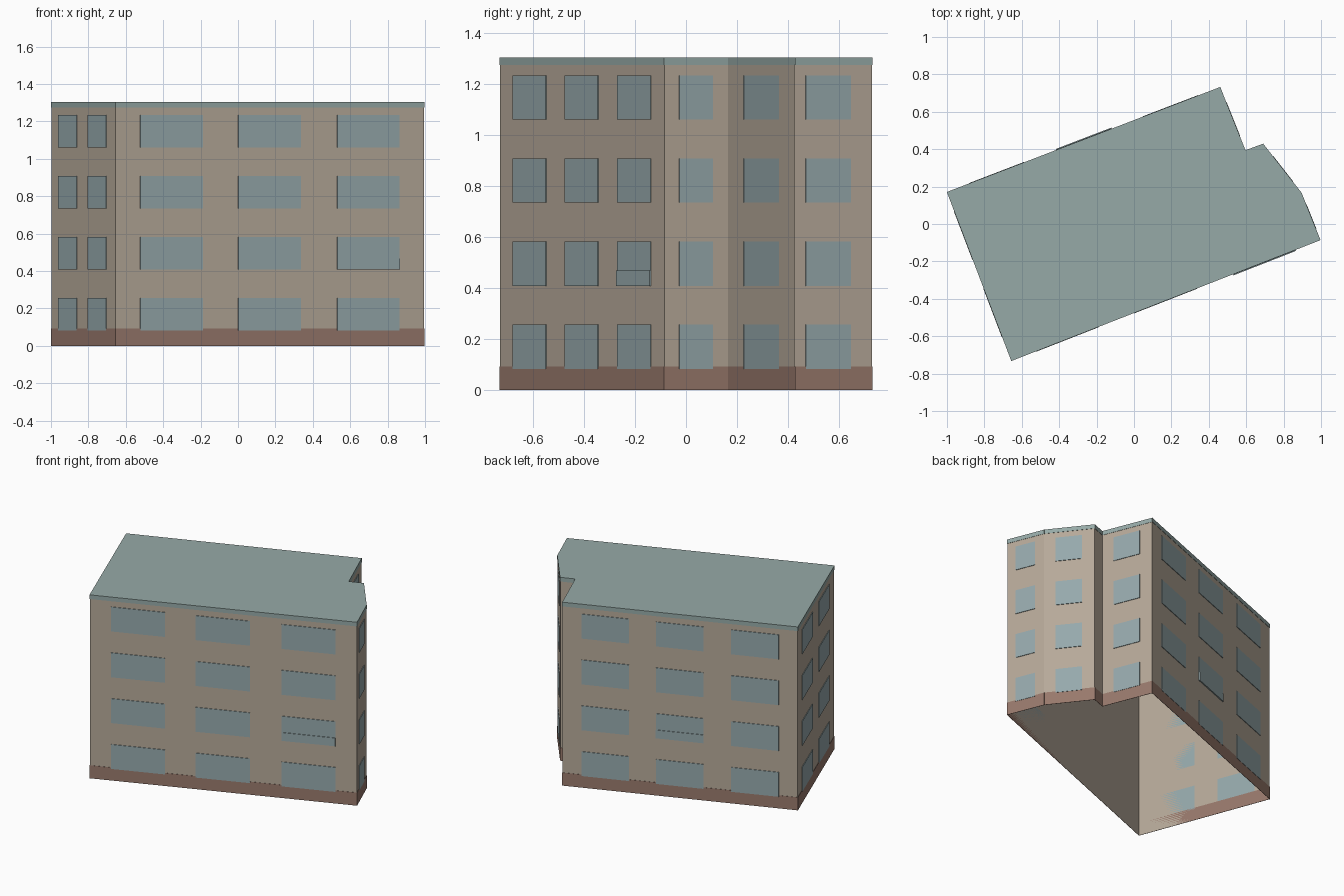
import bpy
import bmesh
from mathutils import Vector

cube = bpy.data.objects.get("Cube")
if cube:
    bpy.data.objects.remove(cube, do_unlink=True)

HEIGHT = 1.305
SKIN = 0.002


def material(name, rgb):
    """Flat colour given as sRGB bytes, stored as linear."""
    linear = [((c / 255 + 0.055) / 1.055) ** 2.4 for c in rgb] + [1.0]
    mat = bpy.data.materials.new(name)
    mat.use_nodes = True
    mat.diffuse_color = linear
    bsdf = mat.node_tree.nodes["Principled BSDF"]
    bsdf.inputs["Base Color"].default_value = linear
    bsdf.inputs["Roughness"].default_value = 0.9
    return mat


WALL = material("tan wall", (182, 169, 153))
GLASS = material("blue grey glass", (150, 169, 172))
ROOF = material("grey green roof", (150, 170, 167))
BASE = material("brown base", (152, 121, 108))

# Footprint, counter-clockwise from the front left-hand corner
footprint = [Vector(p) for p in (
    (-0.655, -0.73), (0.995, -0.085), (0.895, 0.165), (0.69, 0.427),
    (0.595, 0.392), (0.46, 0.73), (-0.998, 0.17))]
walls = list(zip(footprint, footprint[1:] + footprint[:1]))


def finish(name, bm, *mats):
    mesh = bpy.data.meshes.new(name)
    bm.to_mesh(mesh)
    bm.free()
    for mat in mats:
        mesh.materials.append(mat)
    obj = bpy.data.objects.new(name, mesh)
    bpy.context.collection.objects.link(obj)
    return obj


def panel(bm, wall, t0, t1, z0, z1, depth, extend=0.0):
    """Thin box on a wall, between two fractions of its length."""
    a, b = wall
    along = (b - a).normalized()
    out = Vector((along.y, -along.x)) * depth
    p = a.lerp(b, t0) - along * extend
    q = a.lerp(b, t1) + along * extend
    ring = [p, q, q + out, p + out]
    low = [bm.verts.new((v.x, v.y, z0)) for v in ring]
    high = [bm.verts.new((v.x, v.y, z1)) for v in ring]
    bm.faces.new(low)
    bm.faces.new(high)
    for i in range(4):
        j = (i + 1) % 4
        bm.faces.new((low[i], low[j], high[j], high[i]))
    bmesh.ops.recalc_face_normals(bm, faces=bm.faces)


# Outer shell, open underneath, with the flat roof as its top face
bm = bmesh.new()
low = [bm.verts.new((p.x, p.y, 0)) for p in footprint]
high = [bm.verts.new((p.x, p.y, HEIGHT)) for p in footprint]
bm.faces.new(high).material_index = 1
for i in range(len(low)):
    j = (i + 1) % len(low)
    bm.faces.new((low[i], low[j], high[j], high[i]))
finish("walls_and_roof", bm, WALL, ROOF)

# Brown base band and roof edge band
for name, z0, z1, mat in (("base_band", 0, 0.092, BASE),
                          ("roof_edge", HEIGHT - 0.03, HEIGHT, ROOF)):
    bm = bmesh.new()
    for wall in walls:
        panel(bm, wall, 0, 1, z0, z1, SKIN, SKIN)
    finish(name, bm, mat)

# Windows: column spans for each wall, repeated on four storeys
wide = [(0.08, 0.282), (0.397, 0.6), (0.718, 0.92)]
single = [(0.23, 0.755)]
pair = [(0.115, 0.4), (0.575, 0.86)]
columns = {0: wide, 1: single, 2: single, 4: single, 5: wide, 6: pair}
bm = bmesh.new()
for index, spans in columns.items():
    for t0, t1 in spans:
        for storey in range(4):
            z = 0.083 + storey * 0.326
            panel(bm, walls[index], t0, t1, z, z + 0.174, 2 * SKIN)
finish("windows", bm, GLASS)

# Slightly raised sills on the front and back
bm = bmesh.new()
for index, span in ((0, wide[2]), (5, wide[1])):
    panel(bm, walls[index], *span, 0.409, 0.468, 4 * SKIN)
finish("raised_sills", bm, GLASS)
